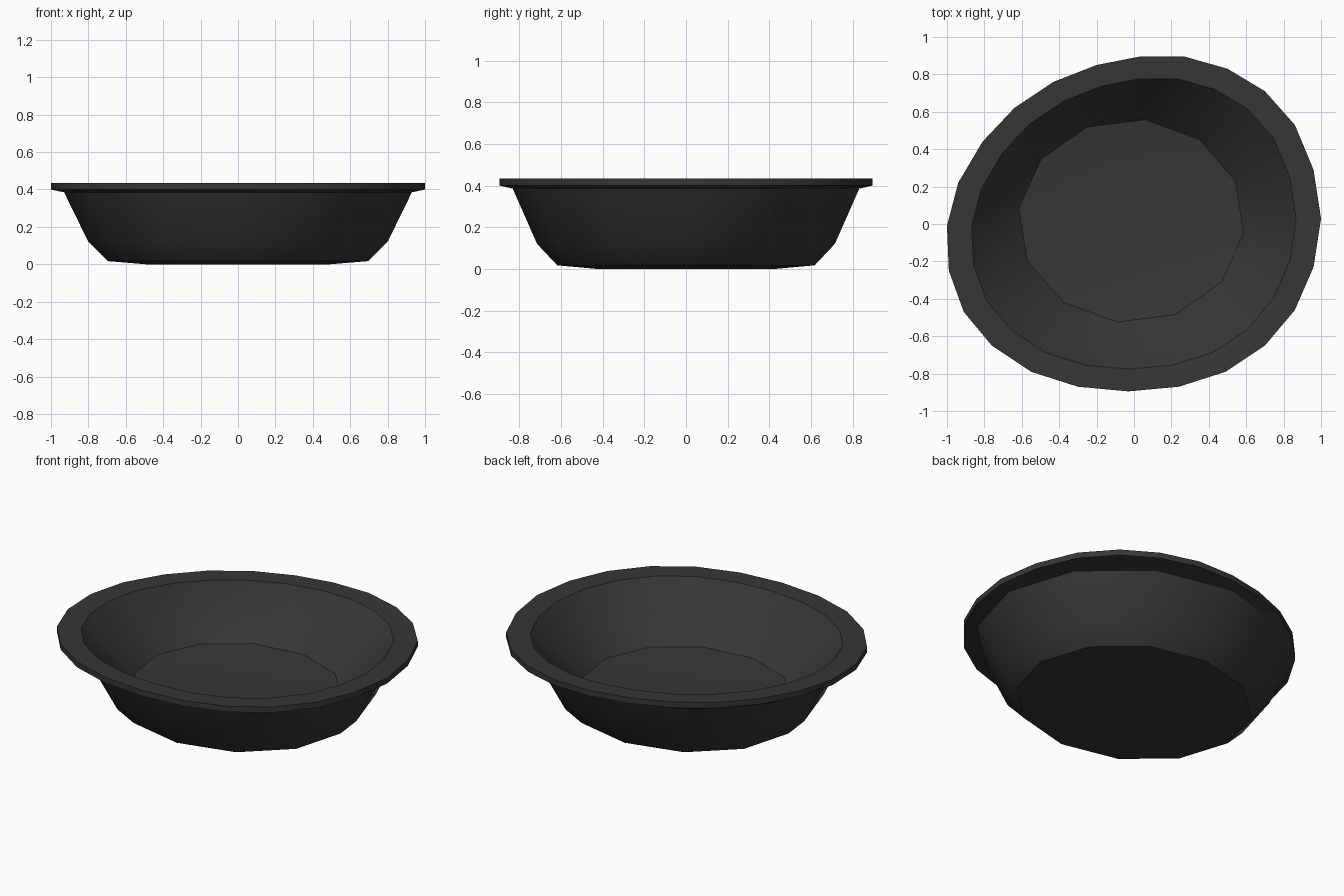
import bpy, bmesh, math

if "Cube" in bpy.data.objects:
    bpy.data.objects.remove(bpy.data.objects["Cube"])

# Slightly irregular hand-cut rim outline (24 points, counter-clockwise)
RIM = [(1, .03), (.96, .29), (.86, .53), (.70, .71), (.50, .83), (.27, .895),
       (.03, .895), (-.20, .85), (-.43, .76), (-.64, .62), (-.81, .44), (-.94, .22),
       (-1, -.01), (-.99, -.25), (-.91, -.47), (-.76, -.65), (-.55, -.79), (-.30, -.87),
       (-.03, -.895), (.24, -.87), (.49, -.79), (.70, -.65), (.86, -.46), (.96, -.23)]

bm = bmesh.new()


def rim_ring(scale, z):
    return [bm.verts.new((x * scale, y * scale, z)) for x, y in RIM]


def body_ring(rx, ry, z, phase=31, cx=0, cy=0):
    angles = [math.radians(phase + 30 * i) for i in range(12)]
    return [bm.verts.new((cx + rx * math.cos(a), cy + ry * math.sin(a), z)) for a in angles]


def join(a, b):
    n = len(a)
    for i in range(n):
        j = (i + 1) % n
        bm.faces.new((a[i], a[j], b[j], b[i]))


def join_half(fine, coarse, offset):
    # each coarse edge meets two fine edges
    for i in range(12):
        f = [fine[(2 * i + offset + k) % 24] for k in range(3)]
        c, d = coarse[i], coarse[(i + 1) % 12]
        bm.faces.new((f[0], f[1], c))
        bm.faces.new((f[1], d, c))
        bm.faces.new((f[1], f[2], d))


# Outside: base, lower bevel, flared wall
base = body_ring(0.49, 0.43, 0.0)
foot = body_ring(0.695, 0.618, 0.017)
bend = body_ring(0.80, 0.715, 0.12)
neck = body_ring(0.93, 0.832, 0.385)
bm.faces.new(base)
for a, b in ((base, foot), (foot, bend), (bend, neck)):
    join(a, b)

# Rim: underside, edge, flat top
rim_low, rim_top, lip = rim_ring(1, 0.40), rim_ring(1, 0.435), rim_ring(0.867, 0.432)
join_half(rim_low, neck, 2)
join(rim_low, rim_top)
join(rim_top, lip)

# Inside: wall and slightly dished floor
inner = body_ring(0.725, 0.645, 0.24, 23, -.01, .01)
floor = body_ring(0.605, 0.545, 0.125, 23, -.015, .017)
dish = body_ring(0.40, 0.36, 0.10, 23, -.01, .01)
join_half(lip, inner, 1)
join(inner, floor)
join(floor, dish)
bm.faces.new(dish)

bmesh.ops.recalc_face_normals(bm, faces=bm.faces)
mesh = bpy.data.meshes.new("bowl")
bm.to_mesh(mesh)
bm.free()
bowl = bpy.data.objects.new("bowl", mesh)
bpy.context.collection.objects.link(bowl)

mat = bpy.data.materials.new("dark_iron")
mat.diffuse_color = (0.037, 0.037, 0.037, 1)
mat.use_nodes = True
mat.node_tree.nodes["Principled BSDF"].inputs["Base Color"].default_value = mat.diffuse_color
mesh.materials.append(mat)

bpy.context.view_layer.objects.active = bowl
bowl.select_set(True)
bpy.ops.object.shade_smooth_by_angle(angle=math.radians(35))
